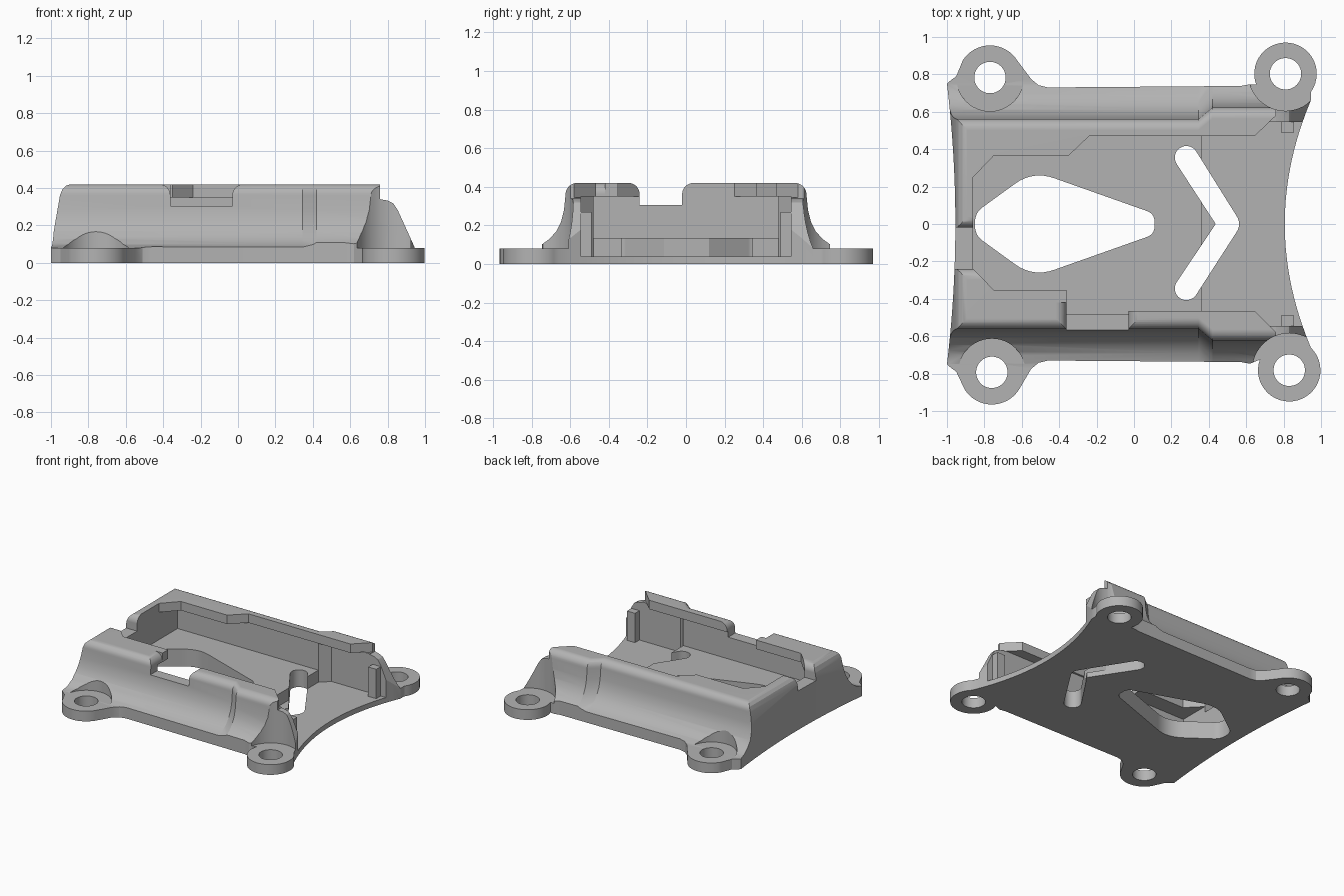
import bpy, bmesh
from math import sin, cos, radians, hypot

if "Cube" in bpy.data.objects:
    bpy.data.objects.remove(bpy.data.objects["Cube"])

grey = bpy.data.materials.new("plain grey")
grey.use_nodes = True
COLOUR = (0.45, 0.45, 0.45, 1)
grey.diffuse_color = COLOUR
grey.node_tree.nodes["Principled BSDF"].inputs["Base Color"].default_value = COLOUR


def loft(name, rings):
    """Closed solid through rings of 3D points, capped at both ends."""
    bm = bmesh.new()
    loops = [[bm.verts.new(p) for p in ring] for ring in rings]
    n = len(loops[0])
    for a, b in zip(loops, loops[1:]):
        for i in range(n):
            j = (i + 1) % n
            bm.faces.new((a[i], a[j], b[j], b[i]))
    bm.faces.new(loops[0][::-1])
    bm.faces.new(loops[-1])
    bmesh.ops.recalc_face_normals(bm, faces=bm.faces)
    mesh = bpy.data.meshes.new(name)
    bm.to_mesh(mesh)
    bm.free()
    mesh.materials.append(grey)
    obj = bpy.data.objects.new(name, mesh)
    bpy.context.collection.objects.link(obj)
    return obj


def prism(name, pts, lo, hi, axis="z"):
    """Extrude a 2D outline along an axis."""
    place = {"x": lambda p, t: (t, p[0], p[1]),
             "y": lambda p, t: (p[0], t, p[1]),
             "z": lambda p, t: (p[0], p[1], t)}[axis]
    return loft(name, [[place(p, t) for p in pts] for t in (lo, hi)])


def arc(cx, cy, r, start, end, steps=16):
    angles = [radians(start + (end - start) * i / steps) for i in range(steps + 1)]
    return [(cx + r * cos(a), cy + r * sin(a)) for a in angles]


def disc(cx, cy, r):
    return arc(cx, cy, r, 0, 352.5, 47)


def rounded(corners):
    """Polygon whose (x, y, radius) corners are filleted with short curves."""
    out = []
    for i, (x, y, r) in enumerate(corners):
        if r == 0:
            out.append((x, y))
            continue
        ends = []
        for q in (corners[i - 1], corners[(i + 1) % len(corners)]):
            d = hypot(q[0] - x, q[1] - y)
            ends.append((x + (q[0] - x) * r / d, y + (q[1] - y) * r / d))
        (ax, ay), (bx, by) = ends
        for k in range(9):
            t = k / 8
            u, v, w = (1 - t) ** 2, 2 * t * (1 - t), t * t
            out.append((u * ax + v * x + w * bx, u * ay + v * y + w * by))
    return out


def boolean(target, tool, operation="DIFFERENCE"):
    """Bake one boolean, taking the first solver that leaves a solid."""
    mod = target.modifiers.new("cut", "BOOLEAN")
    mod.object, mod.operation = tool, operation
    for solver in ("EXACT", "MANIFOLD"):
        mod.solver = solver
        bpy.context.view_layer.update()
        graph = bpy.context.evaluated_depsgraph_get()
        mesh = bpy.data.meshes.new_from_object(target.evaluated_get(graph))
        if len(mesh.polygons):
            target.data = mesh
            break
    target.modifiers.clear()
    bpy.data.objects.remove(tool)


# Plan outline: concave ends, straight sides, four mounting ears
def side_outline(left, right, s):
    (lx, ly), (rx, ry) = left, right
    pts = arc(rx, ry, 0.167, -35, 200, 28)
    pts += [(0.62, 0.747), (0.57, 0.738), (-0.46, 0.73), (-0.51, 0.742), (-0.55, 0.775)]
    pts += arc(lx, ly, 0.172, 32, 148)
    pts += [(-0.95, 0.79), (-0.98, 0.768)]
    return [(x, y * s) for x, y in pts]


EARS = {1: ((-0.77, 0.783), (0.81, 0.803)), -1: ((-0.76, 0.793), (0.83, 0.782))}
ys = [0.66 * i / 10 for i in range(-10, 11)]
outline = [(0.806 + 0.32 * y * y, y) for y in ys]
outline += side_outline(*EARS[1], 1)
outline += [(-0.955 - 0.08 * y * y, y) for y in (0.75 * i / 10 for i in range(10, -11, -1))]
outline += side_outline(*EARS[-1], -1)[::-1]


# Tray body: swept flank section that steps outwards near the open end
def section(x, shift):
    flank = [(0.75, 0.08), (0.69, 0.098), (0.645, 0.13), (0.61, 0.17),
             (0.585, 0.22), (0.57, 0.28), (0.562, 0.36)]
    flank += arc(0.502, 0.36, 0.06, 0, 90, 8)[1:]
    half = [(1.1, 0), (1.1, 0.08)] + [(y + shift, z) for y, z in flank]
    return [(x, y, z) for y, z in half] + [(x, -y, z) for y, z in half[::-1]]


body = loft("mounting_tray", [section(-1.1, 0), section(0.345, 0),
                              section(0.42, 0.062), section(1.1, 0.062)])
boolean(body, prism("plan", outline, -0.1, 0.6), "INTERSECT")

# Inner cavity, lowered floor at the open end, and lip opening above
boolean(body, prism("cavity", [(-0.86, -0.48), (0.36, -0.48), (0.43, -0.545), (1.2, -0.545),
                               (1.2, 0.545), (0.43, 0.545), (0.36, 0.48), (-0.86, 0.48)],
                    0.135, 0.35))
boolean(body, prism("low_floor", [(0.36, -0.48), (0.43, -0.545), (1.2, -0.545),
                                  (1.2, 0.545), (0.43, 0.545), (0.36, 0.48)], 0.04, 0.2))
boolean(body, prism("lip_opening", [
    (-0.86, -0.24), (-0.75, -0.352), (-0.36, -0.352), (-0.36, -0.465), (0.645, -0.465),
    (0.77, -0.59), (1.2, -0.59), (1.2, 0.59), (0.77, 0.59), (0.645, 0.47),
    (-0.24, 0.47), (-0.35, 0.365), (-0.75, 0.365), (-0.86, 0.25)], 0.345, 0.6))

# Sloped closed end and curved open wall ends
boolean(body, prism("end_slope", [(-1.0, 0.082), (-0.952, 0.36), (-0.938, 0.395), (-0.918, 0.413),
                                  (-0.89, 0.421), (-0.89, 0.6), (-1.2, 0.6), (-1.2, 0.082)],
                    -1.2, 1.2, "y"))
boolean(body, prism("wall_end", [(0.76, 0.6), (0.76, 0.34), (0.8, 0.333), (0.83, 0.318),
                                 (0.855, 0.28), (0.945, 0.0815), (1.2, 0.0815), (1.2, 0.6)],
                    -1.2, 1.2, "y"))


# Notches with flared top edges, through the front wall and the closed end
def notch_shape(a, b):
    r = 0.058
    left = arc(a - r, 0.42 - r, r, 90, 0, 8)
    right = arc(b + r, 0.42 - r, r, 180, 90, 8)
    return [(a - r, 0.6)] + left + [(a, 0.305), (b, 0.305)] + right + [(b + r, 0.6)]


boolean(body, prism("front_notch", notch_shape(-0.362, -0.03), -0.9, -0.42, "y"))
boolean(body, prism("end_notch", notch_shape(-0.24, -0.02), -1.2, -0.8, "x"))

# Locating posts just inside the open ends
for s in (1, -1):
    post = prism("post", [(0.785, 0.49 * s), (0.855, 0.49 * s),
                          (0.855, 0.575 * s), (0.785, 0.575 * s)], 0.02, 0.27)
    boolean(body, post, "UNION")

# Ear seats and screw holes
for s, pair in EARS.items():
    for (x, y), r in zip(pair, (0.18, 0.198)):
        boolean(body, prism("seat", disc(x, y * s, r), 0.0805, 0.7))
        boolean(body, prism("hole", disc(x, y * s, 0.084), -0.1, 0.3))

# Kite window and chevron slot through the floor
boolean(body, prism("kite", rounded([
    (-0.85, -0.06, 0.05), (-0.54, -0.285, 0.12), (0.11, -0.055, 0.045),
    (0.11, 0.055, 0.045), (-0.54, 0.285, 0.12), (-0.85, 0.06, 0.05)]), -0.1, 0.3))
chevron = [(0.437, 0)] + arc(0.28, 0.355, 0.062, 212, 32)
chevron += rounded([(0.334, 0.39, 0), (0.575, 0, 0.05), (0.334, -0.39, 0)])[1:-1]
chevron += arc(0.28, -0.345, 0.062, -32, -212)
boolean(body, prism("chevron", chevron, -0.1, 0.3))

# Smooth the curved flanks while keeping machined edges crisp
bpy.ops.object.select_all(action="DESELECT")
body.select_set(True)
bpy.context.view_layer.objects.active = body
bpy.ops.object.shade_smooth_by_angle(angle=radians(25))
body.modifiers.new("even_normals", "WEIGHTED_NORMAL").keep_sharp = True
